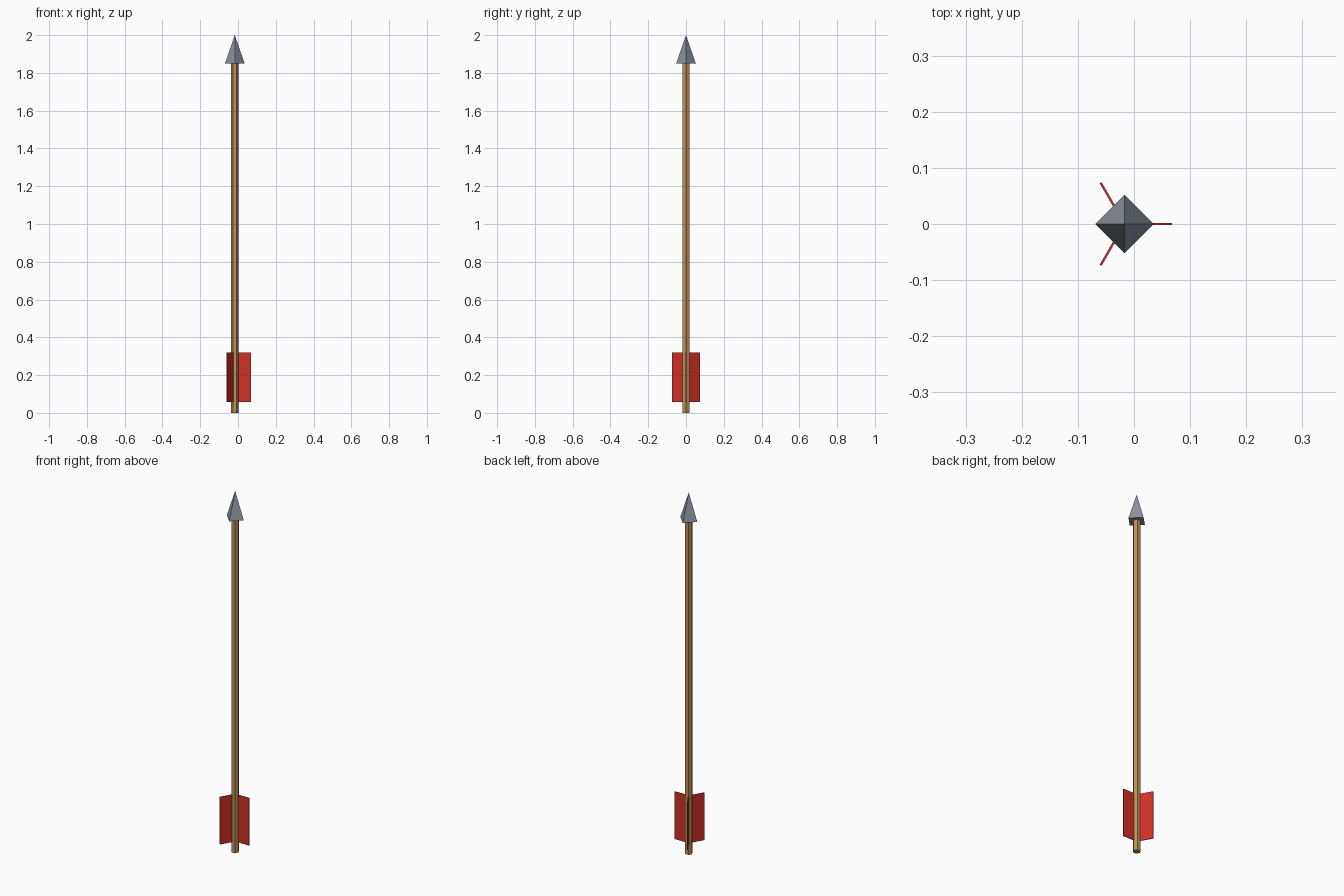
import bpy
from math import pi, cos, sin

if "Cube" in bpy.data.objects:
    bpy.data.objects.remove(bpy.data.objects["Cube"])

CX = -0.017            # arrow axis
HEAD_Z, TIP_Z = 1.85, 2.0
FIN_IN, FIN_OUT, FIN_T = 0.015, 0.085, 0.004
FIN_Z0, FIN_Z1 = 0.057, 0.32


def material(name, rgb):
    m = bpy.data.materials.new(name)
    m.diffuse_color = (*rgb, 1)
    m.use_nodes = True
    m.node_tree.nodes["Principled BSDF"].inputs["Base Color"].default_value = m.diffuse_color
    return m


def finish(name, mat):
    ob = bpy.context.object
    ob.name = name
    ob.data.materials.append(mat)
    return ob


wood = material("wood", (0.50, 0.29, 0.10))
steel = material("steel", (0.26, 0.29, 0.34))
red = material("red", (0.62, 0.03, 0.02))

# Six-sided shaft with corners on the x axis
bpy.ops.mesh.primitive_cylinder_add(vertices=6, radius=0.02, depth=HEAD_Z,
                                    location=(CX, 0, HEAD_Z / 2), rotation=(0, 0, pi / 2))
finish("shaft", wood)

# Four-sided pyramid head
bpy.ops.mesh.primitive_cone_add(vertices=4, radius1=0.052, radius2=0, depth=TIP_Z - HEAD_Z,
                                location=(CX, 0, (HEAD_Z + TIP_Z) / 2))
finish("arrow_head", steel)

# Three thin fletching vanes around the shaft
mid = (FIN_IN + FIN_OUT) / 2
for i in range(3):
    a = i * 2 * pi / 3
    bpy.ops.mesh.primitive_cube_add(size=1, rotation=(0, 0, a),
                                    location=(CX + mid * cos(a), mid * sin(a), (FIN_Z0 + FIN_Z1) / 2))
    vane = finish(f"fletching_{i + 1}", red)
    vane.scale = (FIN_OUT - FIN_IN, FIN_T, FIN_Z1 - FIN_Z0)
